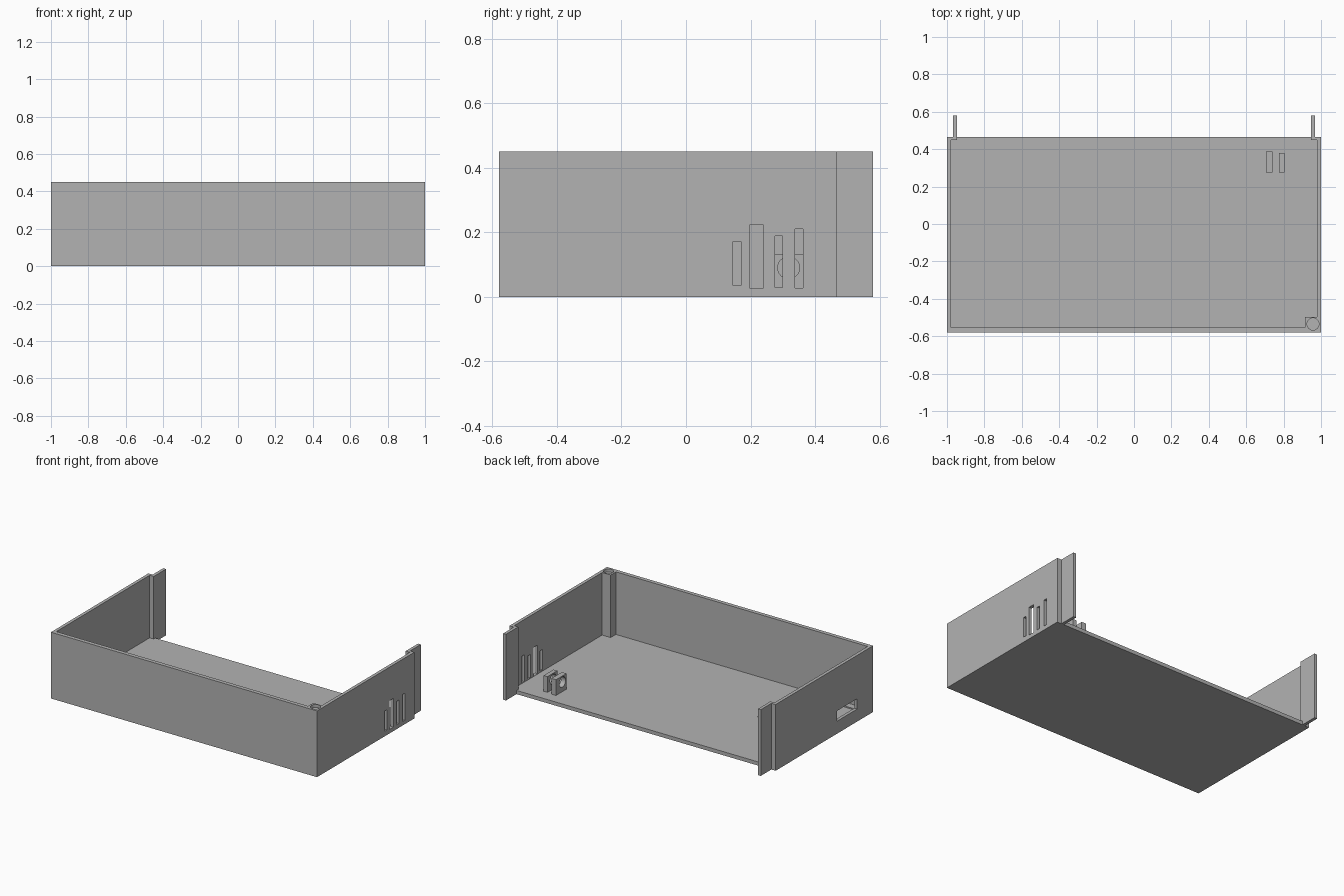
import bpy
import bmesh
from math import cos, sin, tau

cube = bpy.data.objects.get("Cube")
if cube:
    bpy.data.objects.remove(cube, do_unlink=True)

grey = bpy.data.materials.new("plain grey")
grey.use_nodes = True
colour = (0.45, 0.45, 0.45, 1)
grey.diffuse_color = colour
grey.node_tree.nodes["Principled BSDF"].inputs["Base Color"].default_value = colour


def prism(name, outline, low, high, axis="z"):
    """Extrude a flat outline along z (points are x, y) or x (points are y, z)."""
    bm = bmesh.new()
    place = (lambda a, b: (a, b, low)) if axis == "z" else (lambda a, b: (low, a, b))
    face = bm.faces.new([bm.verts.new(place(*p)) for p in outline])
    grown = bmesh.ops.extrude_face_region(bm, geom=[face])["geom"]
    verts = [v for v in grown if isinstance(v, bmesh.types.BMVert)]
    depth = high - low
    shift = (0, 0, depth) if axis == "z" else (depth, 0, 0)
    bmesh.ops.translate(bm, verts=verts, vec=shift)
    bmesh.ops.recalc_face_normals(bm, faces=bm.faces)
    mesh = bpy.data.meshes.new(name)
    bm.to_mesh(mesh)
    bm.free()
    mesh.materials.append(grey)
    ob = bpy.data.objects.new(name, mesh)
    bpy.context.collection.objects.link(ob)
    return ob


def rect(a0, a1, b0, b1):
    return [(a0, b0), (a1, b0), (a1, b1), (a0, b1)]


def circle(a, b, radius, sides=32):
    return [(a + radius * cos(tau * i / sides), b + radius * sin(tau * i / sides))
            for i in range(sides)]


def cut(target, cutter):
    """Subtract the cutter, then discard it."""
    cutter.hide_render = True
    mod = target.modifiers.new("cut", "BOOLEAN")
    mod.operation = "DIFFERENCE"
    mod.solver = "EXACT"
    mod.object = cutter
    bpy.ops.object.select_all(action="DESELECT")
    bpy.context.view_layer.objects.active = target
    target.select_set(True)
    bpy.ops.object.modifier_apply(modifier=mod.name)
    bpy.data.objects.remove(cutter, do_unlink=True)


HEIGHT, FLOOR, FRONT, BACK, TAB_END = 0.45, 0.025, -0.58, 0.466, 0.58
INNER, TAB_IN, TAB_OUT = 0.978, 0.947, 0.968

# Tray body with a mounting tab at the back of each side wall
half = [(1, FRONT), (1, BACK), (TAB_OUT, BACK), (TAB_OUT, TAB_END),
        (TAB_IN, TAB_END), (TAB_IN, BACK)]
body = prism("tray_body", half + [(-x, y) for x, y in reversed(half)], 0, HEIGHT)

# Open cavity, leaving the corner post and the tab returns
cavity = [(0.914, -0.553), (0.914, -0.497), (INNER, -0.497), (INNER, 0.448),
          (TAB_IN, 0.448), (TAB_IN, 0.5), (-TAB_IN, 0.5), (-TAB_IN, 0.448),
          (-INNER, 0.448), (-INNER, -0.553)]
cut(body, prism("cavity_cutter", cavity, FLOOR, 0.6))

# Blind round socket in the top of the corner post
cut(body, prism("socket_cutter", circle(0.957, -0.535, 0.032), HEIGHT - 0.02, 0.6))

# Shallow rectangular pocket in the floor
cut(body, prism("pocket_cutter", rect(-0.963, -0.489, -0.508, -0.067), FLOOR - 0.008, 0.1))

# Upright slots in one side wall
slots = [(0.146, 0.17, 0.035, 0.172), (0.196, 0.24, 0.027, 0.222),
         (0.275, 0.299, 0.029, 0.188), (0.338, 0.362, 0.027, 0.21)]
for slot in slots:
    cut(body, prism("slot_cutter", rect(*slot), 0.96, 1.1, "x"))

# Window in the opposite wall
cut(body, prism("window_cutter", rect(-0.41, -0.19, 0.085, 0.155), -1.1, -0.96, "x"))

# Pair of pierced bracket plates standing on the floor
for name, x0, x1, back in (("inner_bracket", 0.706, 0.74, 0.387),
                           ("outer_bracket", 0.775, 0.804, 0.38)):
    plate = prism(name, rect(0.275, back, FLOOR, 0.132), x0, x1, "x")
    cut(plate, prism("bore_cutter", circle(0.318, 0.09, 0.034), x0 - 0.02, x1 + 0.02, "x"))
